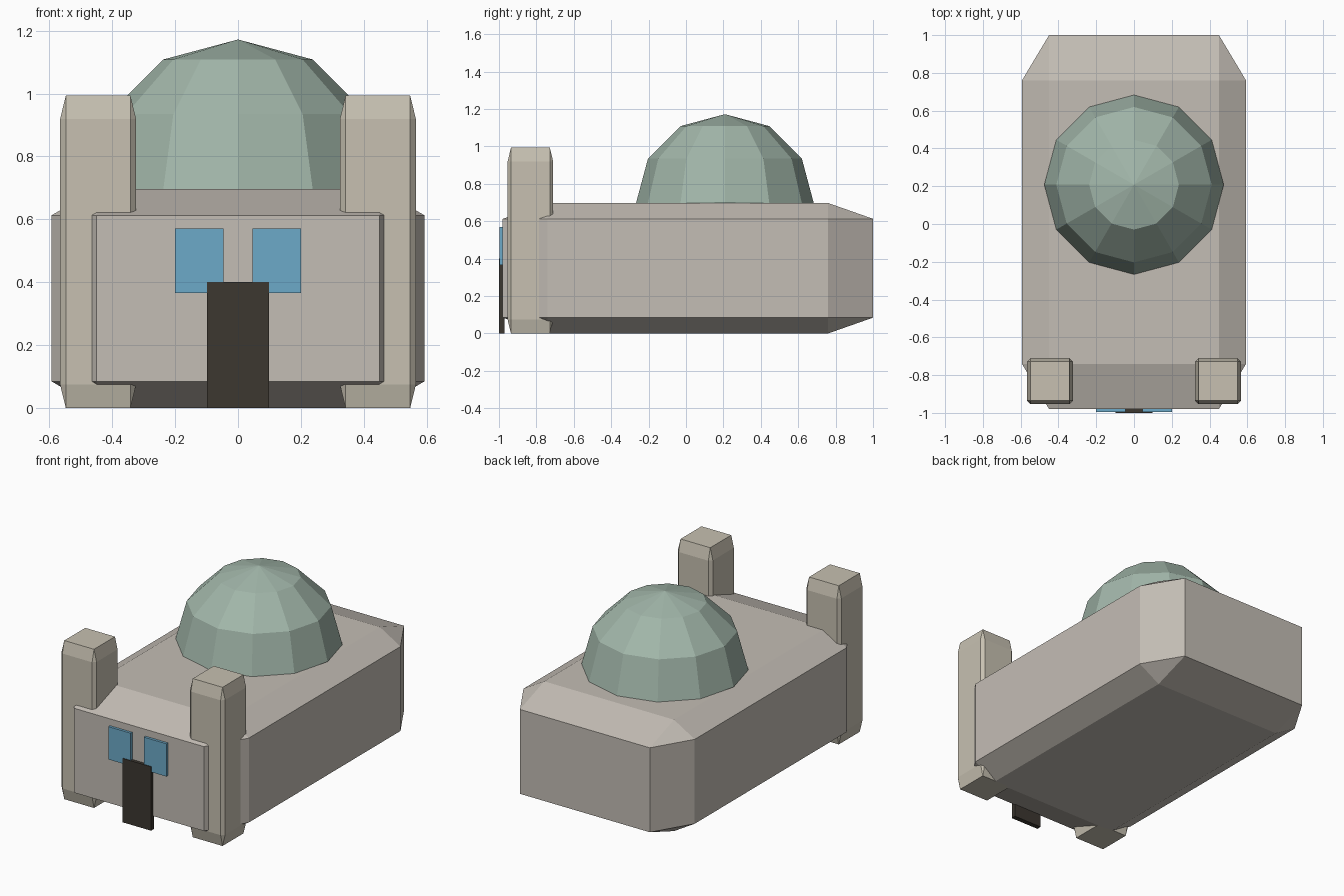
import bpy, bmesh
from mathutils import Vector

if "Cube" in bpy.data.objects:
    bpy.data.objects.remove(bpy.data.objects["Cube"])


def material(name, rgb):
    m = bpy.data.materials.new(name)
    m.diffuse_color = (*rgb, 1)
    m.use_nodes = True
    m.node_tree.nodes["Principled BSDF"].inputs["Base Color"].default_value = m.diffuse_color
    return m


STONE = material("stone", (0.55, 0.51, 0.46))
TOWER = material("tower_stone", (0.57, 0.53, 0.44))
COPPER = material("green_copper", (0.36, 0.47, 0.40))
GLASS = material("blue_glass", (0.15, 0.40, 0.58))
WOOD = material("dark_wood", (0.045, 0.038, 0.03))


def finish(name, bm, mat):
    bmesh.ops.recalc_face_normals(bm, faces=bm.faces)
    mesh = bpy.data.meshes.new(name)
    bm.to_mesh(mesh)
    bm.free()
    mesh.materials.append(mat)
    obj = bpy.data.objects.new(name, mesh)
    bpy.context.collection.objects.link(obj)
    return obj


def block(name, lo, hi, mat, bevel=0):
    """Box between two corners; bevel is a fraction of the half size on each axis."""
    lo, hi = Vector(lo), Vector(hi)
    bm = bmesh.new()
    bmesh.ops.create_cube(bm, size=2)
    if bevel:
        bmesh.ops.bevel(bm, geom=bm.edges[:], offset=bevel, segments=1,
                        profile=0.5, affect='EDGES')
    bmesh.ops.scale(bm, vec=(hi - lo) / 2, verts=bm.verts)
    bmesh.ops.translate(bm, vec=(hi + lo) / 2, verts=bm.verts)
    return finish(name, bm, mat)


# Main hall with wide chamfers
block("hall", (-0.593, -0.98, 0), (0.593, 1.0, 0.697), STONE, 0.242)

# Door in the front wall
block("door", (-0.098, -1.0, 0), (0.098, -0.97, 0.4), WOOD)

# Corner towers and windows, mirrored left and right
for side, s in (("left", -1), ("right", 1)):
    x0, x1 = sorted((s * 0.324, s * 0.566))
    block(side + "_tower", (x0, -0.954, 0), (x1, -0.71, 0.993), TOWER, 0.15)
    x0, x1 = sorted((s * 0.046, s * 0.201))
    block(side + "_window", (x0, -0.996, 0.365), (x1, -0.976, 0.57), GLASS)

# Faceted dome: upper half of a 12-sided sphere
bm = bmesh.new()
bmesh.ops.create_uvsphere(bm, u_segments=12, v_segments=6, radius=0.475)
bmesh.ops.delete(bm, geom=[v for v in bm.verts if v.co.z < -0.01], context='VERTS')
bmesh.ops.translate(bm, vec=(0, 0.208, 0.697), verts=bm.verts)
finish("dome", bm, COPPER)
